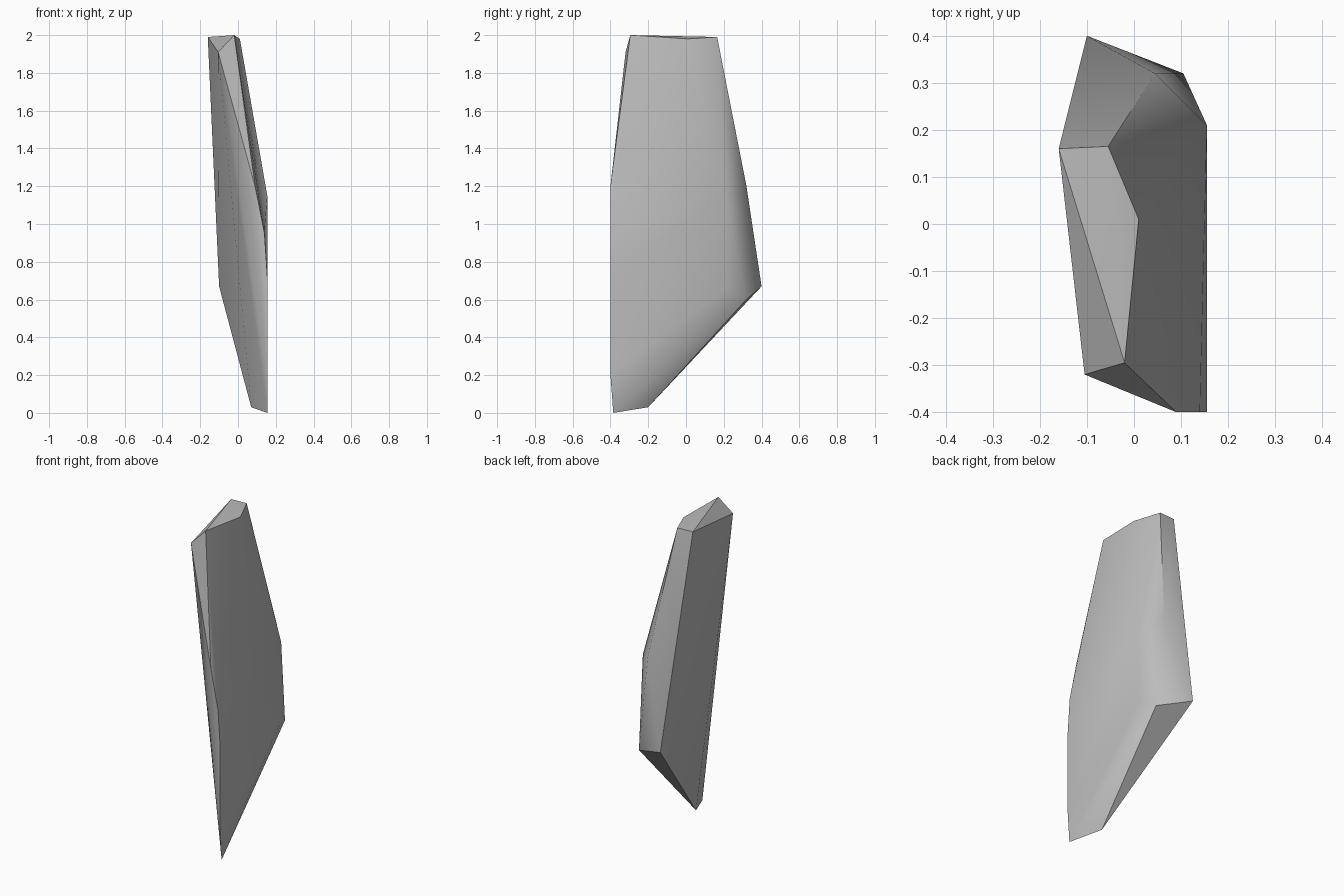
import bpy
import bmesh
import math

cube = bpy.data.objects.get("Cube")
if cube:
    bpy.data.objects.remove(cube, do_unlink=True)

# Stone colour
stone = bpy.data.materials.new("stone_grey")
stone.use_nodes = True
grey = (0.5, 0.5, 0.5, 1)
stone.diffuse_color = grey
stone.node_tree.nodes["Principled BSDF"].inputs["Base Color"].default_value = grey

# Corners of the slanted, faceted slab
crown = [(-.16, .16, 1.99), (-.055, .165, 1.99), (.01, .01, 1.98),
         (-.02, -.295, 2), (-.105, -.32, 1.91)]
front_edge = [(.09, -.4, 1.2), (.14, -.4, .95), (.155, -.4, .72), (.155, -.4, .2)]
back_edge = [(.045, .32, 1.2), (.155, .21, 1.15), (.155, .21, .66),
             (.105, .32, .6), (-.1, .4, .67)]
foot = [(.155, -.385, 0), (.07, -.2, .03)]

# Wrap the corners in a closed convex shell and merge flat facets
bm = bmesh.new()
for corner in crown + front_edge + back_edge + foot:
    bm.verts.new(corner)
bmesh.ops.convex_hull(bm, input=bm.verts)
bmesh.ops.dissolve_limit(bm, angle_limit=math.radians(2),
                         verts=bm.verts, edges=bm.edges)
bmesh.ops.recalc_face_normals(bm, faces=bm.faces)
mesh = bpy.data.meshes.new("stone_shard")
bm.to_mesh(mesh)
bm.free()
mesh.materials.append(stone)

shard = bpy.data.objects.new("stone_shard", mesh)
bpy.context.collection.objects.link(shard)
bpy.ops.object.select_all(action='DESELECT')
shard.select_set(True)
bpy.context.view_layer.objects.active = shard
bpy.ops.object.shade_smooth_by_angle(angle=math.radians(30))
